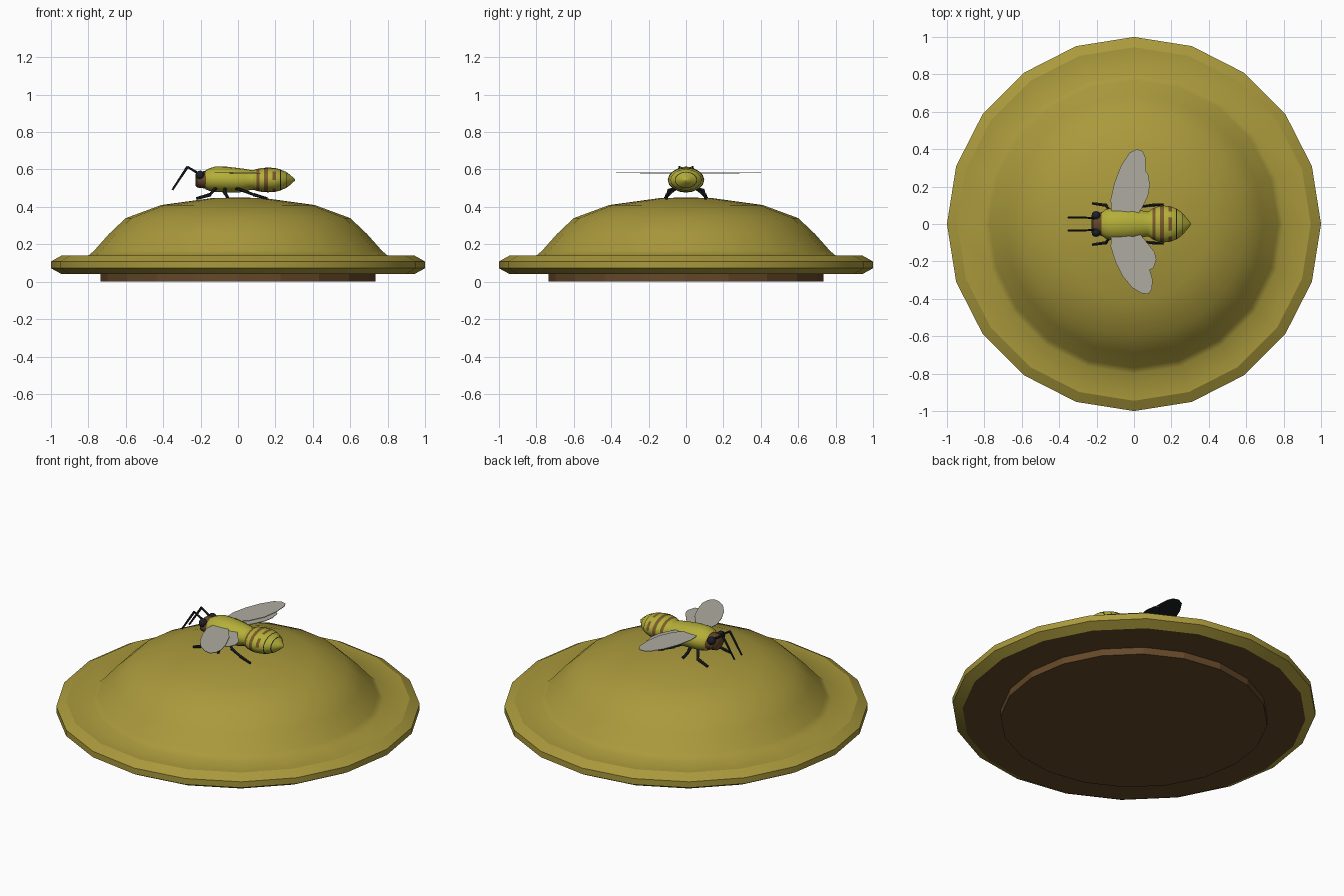
import bpy, bmesh, math
from mathutils import Vector, Matrix

if "Cube" in bpy.data.objects:
    bpy.data.objects.remove(bpy.data.objects["Cube"])


def mat(name, r, g, b):
    m = bpy.data.materials.new(name)
    m.diffuse_color = (r, g, b, 1)
    m.use_nodes = True
    m.node_tree.nodes["Principled BSDF"].inputs["Base Color"].default_value = m.diffuse_color
    return m


OLIVE = mat("olive_gold", 0.40, 0.32, 0.045)
YELLOW = mat("bee_yellow", 0.46, 0.43, 0.04)
BROWN = mat("dark_brown", 0.13, 0.065, 0.022)
STRIPE = mat("stripe_brown", 0.20, 0.10, 0.025)
BLACK = mat("black", 0.012, 0.014, 0.018)
GREY = mat("wing_grey", 0.42, 0.41, 0.35)


def finish(name, bm, mats, angle=None):
    bmesh.ops.recalc_face_normals(bm, faces=bm.faces)
    me = bpy.data.meshes.new(name)
    bm.to_mesh(me)
    bm.free()
    for m in mats:
        me.materials.append(m)
    ob = bpy.data.objects.new(name, me)
    bpy.context.collection.objects.link(ob)
    if angle:
        bpy.ops.object.select_all(action='DESELECT')
        ob.select_set(True)
        bpy.context.view_layer.objects.active = ob
        bpy.ops.object.shade_smooth_by_angle(angle=math.radians(angle))
    return ob


def loft(bm, rings, bands=None, cap=(True, True)):
    """Join rings of points; bands gives a material index for each gap."""
    vs = [[bm.verts.new(p) for p in r] for r in rings]
    n = len(vs[0])
    for k in range(len(vs) - 1):
        for i in range(n):
            j = (i + 1) % n
            f = bm.faces.new((vs[k][i], vs[k][j], vs[k + 1][j], vs[k + 1][i]))
            f.material_index = bands[k] if bands else 0
    for end, use, b in ((vs[0], cap[0], 0), (vs[-1], cap[1], -1)):
        if use:
            f = bm.faces.new(end)
            f.material_index = bands[b] if bands else 0


def circle(r, z, n=20):
    return [(r * math.cos(i * math.tau / n), r * math.sin(i * math.tau / n), z)
            for i in range(n)]


def lathe(name, profile, mats, angle, bands=None, cap=(True, True)):
    bm = bmesh.new()
    loft(bm, [circle(r, z) for r, z in profile], bands, cap)
    return finish(name, bm, mats, angle)


# Lid: dome with flange, rounded rim, brown underside and plug
lathe("lid_dome", [(0.945, 0.139), (0.80, 0.14), (0.77, 0.165), (0.69, 0.255),
                   (0.60, 0.34), (0.41, 0.41), (0.14, 0.447), (0.02, 0.45)],
      [OLIVE], 45, cap=(False, True))
lathe("lid_rim", [(0.945, 0.042), (1.0, 0.072), (1.0, 0.108), (0.945, 0.139)],
      [OLIVE], 20, cap=(False, False))
lathe("lid_underside", [(0.945, 0.042), (0.735, 0.042), (0.735, 0.0)],
      [BROWN], 10, cap=(False, True))


# Bee body: elliptical rings along x (x, z centre, half width, half height)
def body(name, stations, bands, mats, n=16):
    bm = bmesh.new()
    rings = [[(x, ry * math.cos(i * math.tau / n), zc + rz * math.sin(i * math.tau / n))
              for i in range(n)] for x, zc, ry, rz in stations]
    loft(bm, rings, bands)
    return bm, mats, name


bm, mats, name = body("bee_head", [(-0.228, 0.545, 0.035, 0.03), (-0.218, 0.545, 0.055, 0.042),
                                   (-0.165, 0.545, 0.065, 0.048)], None, [BROWN])
finish(name, bm, mats, 40)

bm, mats, name = body("bee_thorax", [
    (-0.175, 0.545, 0.06, 0.05), (-0.155, 0.546, 0.076, 0.06), (-0.12, 0.548, 0.087, 0.068),
    (-0.06, 0.546, 0.087, 0.069), (0.0, 0.542, 0.084, 0.066), (0.04, 0.543, 0.073, 0.06),
    (0.07, 0.544, 0.066, 0.053), (0.09, 0.544, 0.068, 0.052)], None, [YELLOW])
finish(name, bm, mats, 45)

bm, mats, name = body("bee_abdomen", [
    (0.075, 0.544, 0.064, 0.05), (0.10, 0.544, 0.082, 0.058), (0.115, 0.544, 0.089, 0.062),
    (0.14, 0.544, 0.096, 0.065), (0.16, 0.544, 0.098, 0.066), (0.185, 0.544, 0.096, 0.065),
    (0.202, 0.544, 0.092, 0.063), (0.225, 0.544, 0.083, 0.057), (0.229, 0.544, 0.081, 0.055),
    (0.258, 0.544, 0.06, 0.043), (0.262, 0.544, 0.056, 0.04), (0.285, 0.544, 0.028, 0.022),
    (0.305, 0.544, 0.003, 0.003)],
    [0, 1, 0, 1, 0, 1, 0, 2, 0, 2, 0, 0], [YELLOW, STRIPE, BLACK])
for f in bm.faces:  # the last brown stripe is broken up around the body
    c = f.calc_center_median()
    if f.material_index == 1 and c.x > 0.18 and math.sin(5 * math.atan2(c.z - 0.544, c.y)) < -0.3:
        f.material_index = 0
finish(name, bm, mats, 45)


# Legs and feelers: jointed rods
def rod(name, pts, r):
    bm = bmesh.new()
    for a, b in zip(pts, pts[1:]):
        a, b = Vector(a), Vector(b)
        d = b - a
        m = Matrix.Translation((a + b) / 2) @ d.to_track_quat('Z', 'Y').to_matrix().to_4x4()
        bmesh.ops.create_cone(bm, cap_ends=True, segments=6, radius1=r, radius2=r * 0.75,
                              depth=d.length + r * 0.5, matrix=m)
    finish(name, bm, [BLACK])


for side, s in (("left", -1), ("right", 1)):
    rod("front_leg_" + side, [(-0.12, s * 0.055, 0.50), (-0.15, s * 0.10, 0.465),
                              (-0.22, s * 0.11, 0.445)], 0.010)
    rod("middle_leg_" + side, [(-0.07, s * 0.055, 0.50), (-0.07, s * 0.085, 0.475),
                               (-0.055, s * 0.11, 0.45)], 0.010)
    rod("hind_leg_" + side, [(-0.01, s * 0.055, 0.50), (0.02, s * 0.09, 0.49),
                             (0.085, s * 0.10, 0.465), (0.155, s * 0.105, 0.445)], 0.009)
    rod("feeler_" + side, [(-0.205, s * 0.03, 0.575), (-0.27, s * 0.035, 0.614),
                           (-0.35, s * 0.035, 0.492)], 0.007)
    # Eyes
    bm = bmesh.new()
    bmesh.ops.create_uvsphere(bm, u_segments=12, v_segments=8, radius=0.024,
                              matrix=Matrix.Translation((-0.203, s * 0.045, 0.57)))
    finish("eye_" + side, bm, [BLACK], 60)


# Wings: thin plates, grey above and dark below
def wing(name, outline, z):
    bm = bmesh.new()
    loft(bm, [[(x, y, z + h) for x, y in outline] for h in (0.0, 0.003)])
    bmesh.ops.recalc_face_normals(bm, faces=bm.faces)
    for f in bm.faces:
        f.material_index = 1 if f.normal.z < -0.5 else 0
    finish(name, bm, [GREY, BLACK])


wing("front_wing_right", [(-0.12, 0.05), (-0.125, 0.13), (-0.105, 0.22), (-0.07, 0.31),
                          (-0.025, 0.38), (0.015, 0.40), (0.045, 0.39), (0.06, 0.36),
                          (0.065, 0.28), (0.05, 0.18), (0.01, 0.10), (-0.04, 0.05)], 0.584)
wing("hind_wing_right", [(-0.06, 0.05), (-0.02, 0.16), (0.02, 0.24), (0.055, 0.285), (0.075, 0.27),
                         (0.085, 0.21), (0.075, 0.15), (0.045, 0.09), (0.02, 0.05)], 0.578)
wing("front_wing_left", [(-0.12, -0.05), (-0.125, -0.12), (-0.10, -0.20), (-0.06, -0.28),
                         (-0.01, -0.34), (0.04, -0.37), (0.075, -0.375), (0.095, -0.35),
                         (0.10, -0.30), (0.08, -0.23), (0.04, -0.14), (-0.03, -0.05)], 0.584)
wing("hind_wing_left", [(-0.06, -0.05), (0.0, -0.14), (0.05, -0.21), (0.085, -0.245), (0.105, -0.235),
                        (0.12, -0.19), (0.11, -0.15), (0.07, -0.10), (0.03, -0.05)], 0.578)
